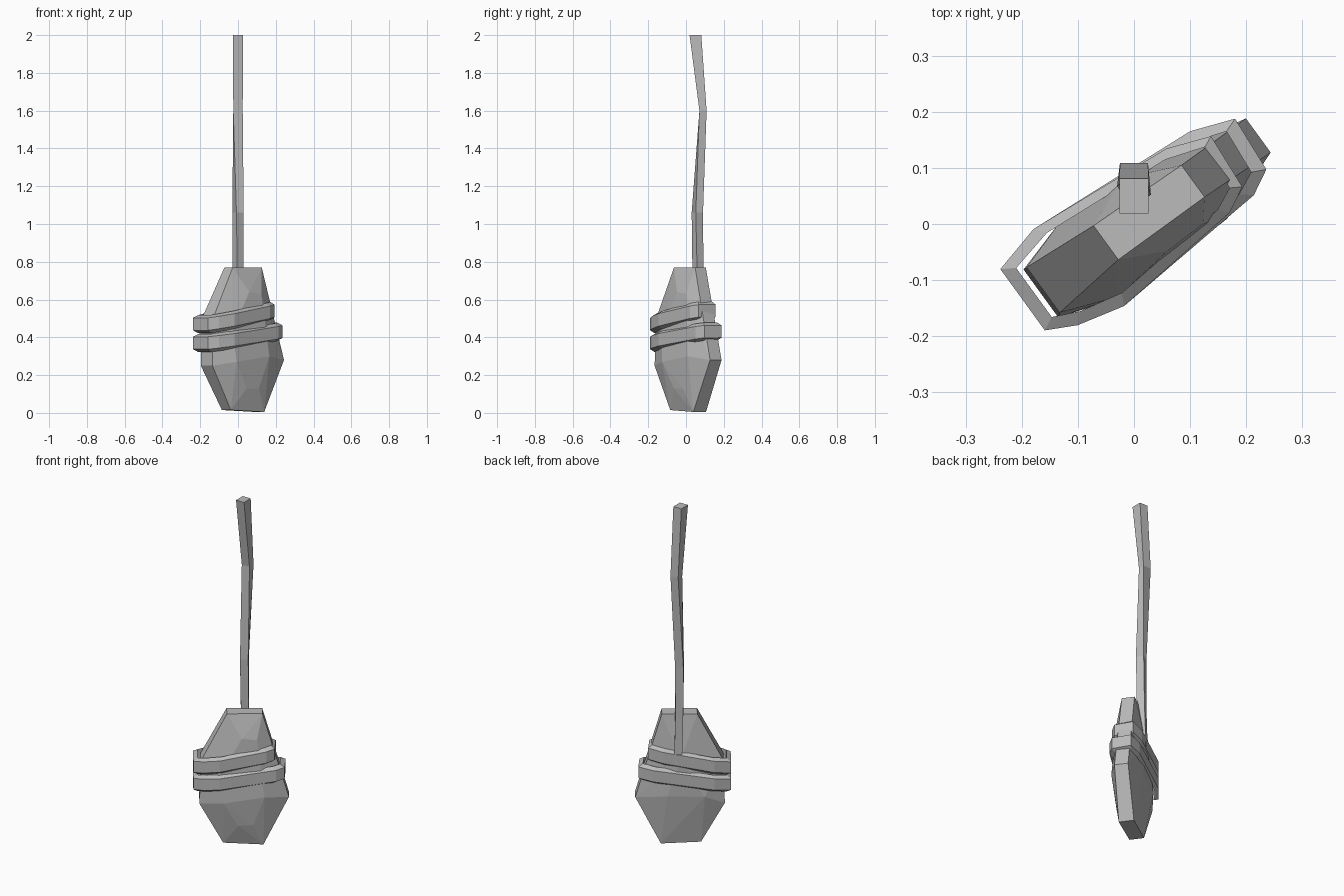
import bpy, bmesh
from math import radians, sin, cos
from mathutils import Vector, Matrix

cube = bpy.data.objects.get("Cube")
if cube:
    bpy.data.objects.remove(cube, do_unlink=True)

grey = bpy.data.materials.new("plain grey")
grey.use_nodes = True
grey.diffuse_color = (0.5, 0.5, 0.5, 1)
grey.node_tree.nodes["Principled BSDF"].inputs["Base Color"].default_value = grey.diffuse_color

TURN = radians(36)


def place(u, n, z):
    """Slab position: u along its width, n out of its front, z up."""
    return Vector((u * cos(TURN) + n * sin(TURN), u * sin(TURN) - n * cos(TURN), z))


def finish(name, bm):
    bmesh.ops.recalc_face_normals(bm, faces=bm.faces)
    mesh = bpy.data.meshes.new(name)
    bm.to_mesh(mesh)
    bm.free()
    mesh.materials.append(grey)
    obj = bpy.data.objects.new(name, mesh)
    bpy.context.collection.objects.link(obj)
    return obj


def bridge(bm, a, b):
    for i in range(len(a)):
        j = (i + 1) % len(a)
        bm.faces.new((a[i], a[j], b[j], b[i]))


# Chipped stone: rim (u, z, back, front) plus raised points on both sides
rim = [(-.06, .77, -.04, .035), (.13, .77, -.035, .035), (.272, .28, -.035, .04),
       (.135, .005, -.033, .05), (-.08, .015, -.035, .045), (-.207, .25, -.05, .055),
       (-.2, .5, -.05, .05)]
front_points = [(0, .13, .08), (.08, .13, .078), (.14, .3, .09), (.1, .63, .072),
                (.02, .64, .074), (-.1, .43, .088), (-.08, .27, .098)]
back_points = [(.02, .16, -.06), (.1, .3, -.072), (-.1, .3, -.082), (.03, .52, -.078)]
bm = bmesh.new()
for u, z, back, front in rim:
    bm.verts.new(place(u, back, z))
    bm.verts.new(place(u, front, z))
for u, z, n in front_points + back_points:
    bm.verts.new(place(u, n, z))
hull = bmesh.ops.convex_hull(bm, input=bm.verts)
bmesh.ops.delete(bm, geom=[v for v in bm.verts if not v.link_faces], context='VERTS')
bmesh.ops.dissolve_limit(bm, angle_limit=radians(2), verts=bm.verts, edges=bm.edges)
finish("stone", bm)


# Two tilted wraps around the stone
def wrap(name, right, z_left, z_right):
    plan = [(-.24, -.075), (-.24, .06), (-.187, .087), (-.1, .108), (right - .045, .084),
            (right, .06), (right + .008, -.046), (right - .07, -.075), (-.15, -.098)]
    bm = bmesh.new()
    rings = []
    for scale, half in ((.8, .048), (1, .033), (1, -.033), (.8, -.048)):
        ring = []
        for u, n in plan:
            z = z_left + (z_right - z_left) * (u + .24) / (right + .24)
            ring.append(bm.verts.new(place(u * (scale + 1) / 2, n * scale, z + half)))
        rings.append(ring)
    for i in range(4):
        bridge(bm, rings[i], rings[(i + 1) % 4])
    finish(name, bm)


wrap("upper_wrap", .195, .47, .54)
wrap("lower_wrap", .248, .37, .43)

# Bent square cord rising from the back: (z, y, half x, half y, turn)
stations = [(.5, .075, .021, .021, 36), (.77, .063, .021, .021, 36),
            (1.06, .06, .022, .022, 30), (1.6, .09, .025, .019, 0),
            (2, .05, .026, .031, 0)]
bm = bmesh.new()
rings = []
for z, y, hx, hy, turn in stations:
    spin = Matrix.Rotation(radians(turn), 3, 'Z')
    rings.append([bm.verts.new(spin @ Vector((sx * hx, sy * hy, 0)) + Vector((0, y, z)))
                  for sx, sy in ((-1, -1), (1, -1), (1, 1), (-1, 1))])
for a, b in zip(rings, rings[1:]):
    bridge(bm, a, b)
bm.faces.new(rings[0])
bm.faces.new(rings[-1])
finish("cord", bm)
